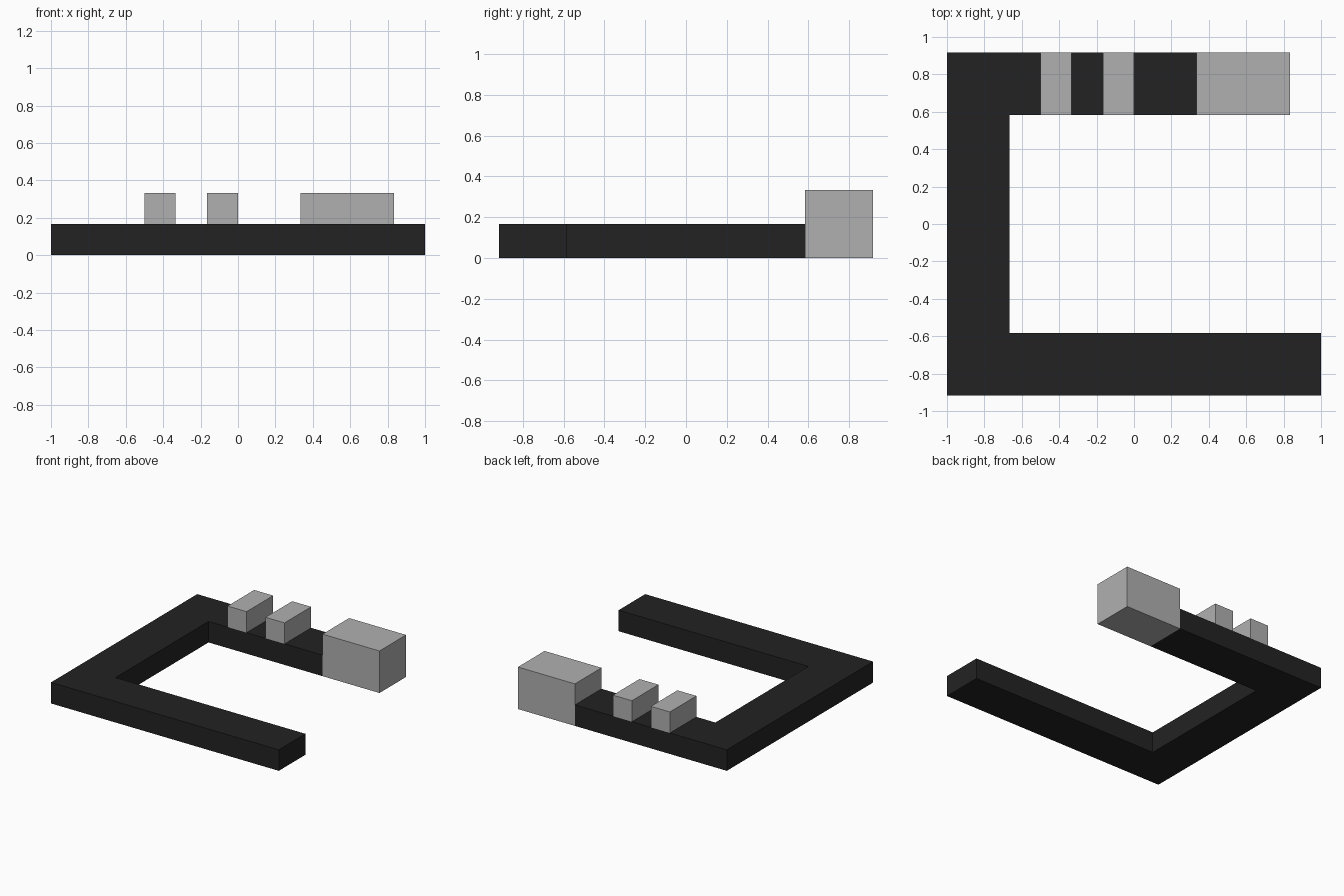
import bpy, bmesh

if "Cube" in bpy.data.objects:
    bpy.data.objects.remove(bpy.data.objects["Cube"])

U = 1 / 6  # grid module


def material(name, value):
    m = bpy.data.materials.new(name)
    m.diffuse_color = (value, value, value, 1)
    m.use_nodes = True
    m.node_tree.nodes["Principled BSDF"].inputs["Base Color"].default_value = m.diffuse_color
    return m


dark = material("dark_charcoal", 0.0165)
grey = material("light_grey", 0.434)


def extrude_profile(name, points, z0, z1, mat):
    """Flat outline in the ground plane, raised from z0 to z1."""
    bm = bmesh.new()
    face = bm.faces.new([bm.verts.new((x, y, z0)) for x, y in points])
    new = bmesh.ops.extrude_face_region(bm, geom=[face])["geom"]
    top = [v for v in new if isinstance(v, bmesh.types.BMVert)]
    bmesh.ops.translate(bm, verts=top, vec=(0, 0, z1 - z0))
    bmesh.ops.recalc_face_normals(bm, faces=bm.faces)
    mesh = bpy.data.meshes.new(name)
    bm.to_mesh(mesh)
    bm.free()
    mesh.materials.append(mat)
    obj = bpy.data.objects.new(name, mesh)
    bpy.context.collection.objects.link(obj)
    return obj


def block(name, x0, x1, z0, z1):
    """Grey block across the full width of the back arm."""
    y0, y1 = 3.5 * U, 5.5 * U
    extrude_profile(name, [(x0, y0), (x1, y0), (x1, y1), (x0, y1)], z0, z1, grey)


# C-shaped base with a long front arm and a short back arm
outer, inner = 5.5 * U, 3.5 * U
extrude_profile("base_frame", [
    (-1, -outer), (1, -outer), (1, -inner), (-4 * U, -inner),
    (-4 * U, inner), (2 * U, inner), (2 * U, outer), (-1, outer)], 0, U, dark)

# Two ridges on the back arm
for i, x in enumerate((-3 * U, -U)):
    block(f"ridge_{i + 1}", x, x + U, U, 2 * U)

# Tall block closing the end of the back arm
block("end_block", 2 * U, 5 * U, 0, 2 * U)
